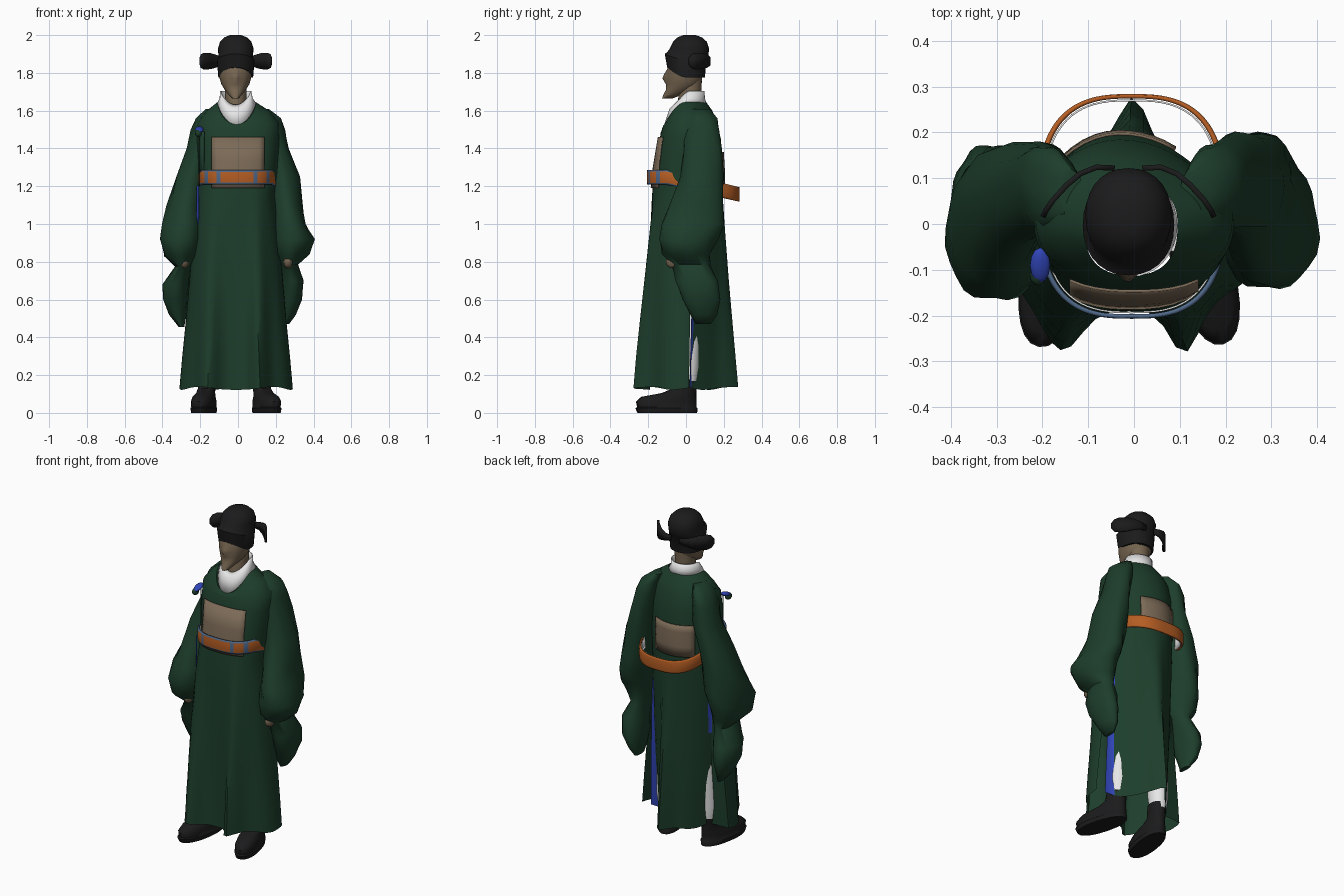
import bpy, bmesh, math
from mathutils import Matrix, Vector


def material(name, rgb):
    m = bpy.data.materials.new(name)
    m.diffuse_color = (*rgb, 1)
    return m


GREEN = material("robe green", (0.012, 0.047, 0.024))
BLACK = material("black cloth", (0.011, 0.011, 0.012))
SKIN = material("skin", (0.18, 0.13, 0.08))
TAN = material("badge tan", (0.20, 0.145, 0.095))
ORANGE = material("belt orange", (0.46, 0.11, 0.017))
SLATE = material("belt slate", (0.08, 0.14, 0.25))
BLUE = material("lining blue", (0.03, 0.06, 0.48))
WHITE = material("white cloth", (0.80, 0.80, 0.80))


def finish(name, bm, mats, thick=0, angle=50):
    bmesh.ops.recalc_face_normals(bm, faces=bm.faces)
    me = bpy.data.meshes.new(name)
    bm.to_mesh(me)
    bm.free()
    ob = bpy.data.objects.new(name, me)
    bpy.context.collection.objects.link(ob)
    for m in mats:
        me.materials.append(m)
    if thick:
        mod = ob.modifiers.new("thickness", "SOLIDIFY")
        mod.thickness, mod.offset = thick, 0
    bpy.ops.object.select_all(action='DESELECT')
    ob.select_set(True)
    bpy.context.view_layer.objects.active = ob
    bpy.ops.object.shade_smooth_by_angle(angle=math.radians(angle))
    return ob


def spow(v, p):
    return math.copysign(abs(v) ** p, v)


def bump(x, c, w):
    return math.exp(-((x - c) / w) ** 2)


def loft(name, rings, mats, n=24, p=1.0, caps=True, warp=None, rule=None, thick=0, angle=50):
    """Rings are (z, centre x, half width, front y, back y, front drop).
    rule(centre, row, degrees) gives a material index, or None for an opening."""
    bm = bmesh.new()
    rows = []
    for z, cx, w, f, b, *drop in rings:
        row = []
        for k in range(n):
            a = 2 * math.pi * k / n
            c, s = math.cos(a), math.sin(a)
            v = Vector((cx + w * spow(c, p), (f + b) / 2 + (b - f) / 2 * spow(s, p), z))
            if drop:
                v.z -= drop[0] * max(0, -s) ** 1.5
            row.append(bm.verts.new(warp(v, a) if warp else v))
        rows.append(row)
    for i in range(len(rows) - 1):
        for k in range(n):
            q = (rows[i][k], rows[i][(k + 1) % n], rows[i + 1][(k + 1) % n], rows[i + 1][k])
            mi = 0
            if rule:
                mi = rule(sum((v.co for v in q), Vector()) / 4, i, (k + 0.5) * 360 / n)
            if mi is not None:
                bm.faces.new(q).material_index = mi
    if caps:
        bm.faces.new(rows[0][::-1])
        bm.faces.new(rows[-1])
    return finish(name, bm, mats, thick, angle)


def blob(name, loc, size, mat, rot=0):
    bm = bmesh.new()
    bmesh.ops.create_uvsphere(bm, u_segments=12, v_segments=8, radius=1)
    bm.transform(Matrix.Translation(loc) @ Matrix.Rotation(rot, 4, 'X') @ Matrix.Diagonal((*size, 1)))
    return finish(name, bm, [mat])


def strip(name, rows, mat, thick):
    """Sheet from rows of points."""
    bm = bmesh.new()
    vs = [[bm.verts.new(q) for q in r] for r in rows]
    for r0, r1 in zip(vs, vs[1:]):
        for k in range(len(r0) - 1):
            bm.faces.new((r0[k], r0[k + 1], r1[k + 1], r1[k]))
    return finish(name, bm, [mat], thick)


# Robe: wide front panel, narrower back panel, side slits with blue edges
ROBE = [(0.13, -0.01, 0.30, -0.19, 0.19), (0.30, -0.01, 0.285, -0.19, 0.19),
        (0.50, -0.01, 0.265, -0.19, 0.19), (0.70, -0.01, 0.248, -0.19, 0.19),
        (1.00, -0.01, 0.22, -0.187, 0.193), (1.15, -0.01, 0.205, -0.18, 0.195),
        (1.30, 0, 0.21, -0.165, 0.195), (1.45, 0, 0.22, -0.14, 0.185),
        (1.54, 0, 0.215, -0.125, 0.165, 0.03), (1.60, 0, 0.165, -0.12, 0.14, 0.078),
        (1.645, -0.007, 0.102, -0.112, 0.108, 0.115)]


def round_back(x, s):
    return 1.7 * s * (x + 0.04) ** 2


def folds(v, a):
    g = max(0, (1.15 - v.z) / 1.02)
    deg = math.degrees(a)
    if deg > 180:
        v.y -= g * 0.1 * (bump(v.x, -0.16, 0.06) + bump(v.x, 0.11, 0.045))
    else:
        v.y -= round_back(v.x, math.sin(a))
        if deg > 12 and deg < 168:
            v.x *= 1 - (0.2 if deg < 17 else 0.38) * g
            v.y += g * 0.09 * bump(v.x, 0, 0.04)
    v.z += 0.008 * g * math.sin(5 * a)
    return v


def slits(c, row, deg):
    if c.z < 1.15:
        if 10 < deg < 15:
            return None
        if 15 < deg < 25 or (155 < deg < 165 and c.z > 0.7):
            return 1
    return 0


loft("robe", ROBE, [GREEN, BLUE], n=72, p=0.8, caps=False, warp=folds, rule=slits)


# Badges: square patches following the chest and back
def robe_y(x, z, side):
    for r0, r1 in zip(ROBE, ROBE[1:]):
        if r0[0] <= z <= r1[0]:
            t = (z - r0[0]) / (r1[0] - r0[0])
            cx, w, f, b = [r0[k] * (1 - t) + r1[k] * t for k in range(1, 5)]
            u = (1 - min(1, abs((x - cx) / w)) ** 2.5) ** 0.4
            y = (f + b) / 2 + side * (b - f) / 2 * u
            return y - (round_back(x, u ** 1.25) if side > 0 else 0)


for name, side, x0, x1, top in (("chest_badge", -1, -0.14, 0.14, 1.46), ("back_badge", 1, -0.16, 0.09, 1.38)):
    xs = [x0 + (x1 - x0) * k / 10 for k in range(11)]
    zs = (1.19, 1.25, 1.30, 1.34, top)
    strip(name, [[(x, robe_y(x, z, side) + side * 0.008, z) for x in xs] for z in zs], TAN, 0.006)


# Belt: stiff loose hoop, lower at the back, with plates and a pale lining
def tilt(v, a):
    v.z -= 0.24 * max(0, v.y + 0.1)
    return v


def plates(c, row, deg):
    x = abs(c.x + 0.005)
    if c.y > 0.12:
        return 0
    if row != 1:
        return 1
    return 1 if c.y < -0.1 and (0.085 < x < 0.107 or 0.15 < x < 0.168) else 0


BELT = [(1.21, 0.198, 0.002), (1.219, 0.203, 0), (1.276, 0.203, 0), (1.285, 0.198, 0.002)]
loft("belt", [(z, -0.005, w, -0.203 + d, 0.28 - d) for z, w, d in BELT], [ORANGE, SLATE],
     n=120, p=0.72, caps=False, warp=tilt, rule=plates, thick=0.008)
loft("belt_lining", [(z, -0.005, 0.192, -0.193, 0.27) for z in (1.212, 1.28)], [WHITE],
     n=80, p=0.72, caps=False, warp=tilt, thick=0.004)

# Sleeves: wide hanging bags gathered at the wrist; rings are (z, x, y, rx, ry)
SLEEVE_R = [(1.61, .13, .07, .03, .05), (1.56, .17, .08, .055, .085), (1.50, .185, .085, .062, .095),
            (1.40, .205, .09, .065, .10),
            (1.25, .24, .083, .085, .115), (1.10, .258, .06, .085, .14), (1.00, .27, .035, .09, .165),
            (.92, .295, .005, .108, .155), (.84, .285, .0, .09, .125), (.785, .27, .03, .045, .1),
            (.70, .285, .06, .065, .11), (.60, .28, .08, .06, .10), (.52, .265, .09, .04, .07),
            (.47, .255, .09, .015, .04)]
SLEEVE_L = [(1.61, -.14, .07, .03, .05), (1.56, -.175, .08, .05, .085), (1.50, -.19, .08, .06, .095),
            (1.40, -.205, .08, .065, .10),
            (1.25, -.245, .065, .085, .11), (1.10, -.28, .04, .095, .135), (1.00, -.295, .01, .105, .16),
            (.92, -.30, -.01, .11, .165), (.83, -.30, -.01, .095, .14), (.775, -.29, .02, .045, .1),
            (.68, -.325, .05, .07, .11), (.60, -.33, .07, .065, .10), (.52, -.32, .08, .045, .07),
            (.455, -.30, .08, .015, .04)]


def crumple(rings):
    def warp(v, a):
        r = min(rings, key=lambda q: abs(q[0] - v.z))
        k = 1 + 0.055 * math.sin(3 * a + 17 * v.z) + 0.03 * math.sin(7 * a - 30 * v.z)
        return Vector((r[1] + (v.x - r[1]) * k, r[2] + (v.y - r[2]) * k, v.z))
    return warp


for name, S in (("right_sleeve", SLEEVE_R), ("left_sleeve", SLEEVE_L)):
    loft(name, [(z, x, rx, y - ry, y + ry) for z, x, y, rx, ry in S], [GREEN],
         n=28, warp=crumple(S), angle=60)

# Hands
for name, x in (("right_hand", 0.265), ("left_hand", -0.285)):
    blob(name, (x, -0.07, 0.80), (0.025, 0.037, 0.035), SKIN)

# White under-collar
loft("collar", [(1.64, -0.007, 0.10, -0.113, 0.105, 0.115), (1.665, -0.01, 0.085, -0.085, 0.098, 0.055),
                (1.705, -0.012, 0.08, -0.055, 0.095, 0.075)], [WHITE], n=32, caps=False, thick=0.005)


# Neck, head with a nose ridge, and beard
def nose(v, a):
    if a > math.pi:
        v.y -= 0.022 * bump(v.x, -0.014, 0.018) * bump(v.z, 1.775, 0.025)
    return v


loft("neck", [(1.56, -0.01, 0.055, -0.05, 0.08), (1.68, -0.012, 0.057, -0.04, 0.08),
              (1.78, -0.012, 0.06, -0.02, 0.085)], [SKIN])
loft("head", [(1.665, -0.014, 0.018, -0.126, -0.07), (1.685, -0.014, 0.036, -0.12, -0.02),
              (1.71, -0.014, 0.056, -0.106, 0.04), (1.74, -0.014, 0.074, -0.103, 0.075),
              (1.77, -0.014, 0.083, -0.104, 0.085), (1.79, -0.014, 0.087, -0.102, 0.088),
              (1.82, -0.014, 0.09, -0.099, 0.09), (1.88, -0.014, 0.088, -0.08, 0.09)],
     [SKIN], n=40, p=0.95, warp=nose, angle=70)

# Hat: band with a raised rounded crown
loft("hat", [(1.775, -0.012, 0.092, -0.1, 0.1, -0.055), (1.87, -0.012, 0.1, -0.112, 0.108, -0.03),
             (1.88, -0.012, 0.091, -0.1, 0.118, -0.03), (1.93, -0.012, 0.094, -0.085, 0.122),
             (1.965, -0.012, 0.083, -0.068, 0.11), (1.988, -0.012, 0.06, -0.045, 0.085),
             (2.0, -0.012, 0.03, -0.015, 0.05)], [BLACK], n=28, p=0.92)

# Hat wings: thin curved flaps; stations are (x, y, half height)
WING = [(0.03, 0.122, 0.015), (0.07, 0.124, 0.022), (0.105, 0.11, 0.033), (0.135, 0.085, 0.042),
        (0.165, 0.052, 0.044), (0.18, 0.03, 0.036), (0.187, 0.015, 0.016)]
for name, s in (("right_wing", 1), ("left_wing", -1)):
    strip(name, [[(-0.012 + s * x, y, 1.862 - h), (-0.012 + s * x, y, 1.862 + h)] for x, y, h in WING],
          BLACK, 0.012)

# Trouser legs and boots, toes turned out
for name, x, turn in (("right", 0.125, 15), ("left", -0.165, -9)):
    loft(name + "_trouser", [(0.17, x, 0.045, -0.04, 0.06), (0.25, x, 0.055, -0.05, 0.07),
                             (0.5, x * 0.9, 0.06, -0.05, 0.08), (0.9, x * 0.7, 0.075, -0.06, 0.1)], [WHITE])
    boot = loft(name + "_boot", [(0, 0, 0.062, -0.26, 0.06), (0.025, 0, 0.066, -0.272, 0.062),
                                 (0.03, 0, 0.061, -0.262, 0.057), (0.06, 0, 0.063, -0.268, 0.057),
                                 (0.085, 0, 0.056, -0.24, 0.056), (0.105, 0, 0.048, -0.13, 0.055),
                                 (0.13, 0, 0.045, -0.07, 0.055), (0.2, 0, 0.05, -0.055, 0.062)],
                [BLACK], p=0.9)
    boot.data.transform(Matrix.Translation((x, 0, 0)) @ Matrix.Rotation(math.radians(turn), 4, 'Z'))

# Side tie: small bow, green lappet and a narrow ribbon
blob("tie_knot", (-0.205, -0.09, 1.50), (0.022, 0.04, 0.012), BLUE, 0.3)
blob("tie_loop", (-0.21, -0.11, 1.48), (0.018, 0.025, 0.02), GREEN)
strip("tie_lappet", [[(-0.205, -0.065, z), (-0.18, -0.1, z)] for z in (1.49, 1.2)], GREEN, 0.004)
strip("tie_ribbon", [[(-0.217, -0.09, z), (-0.208, -0.105, z)] for z in (1.2, 0.92)], BLUE, 0.004)
